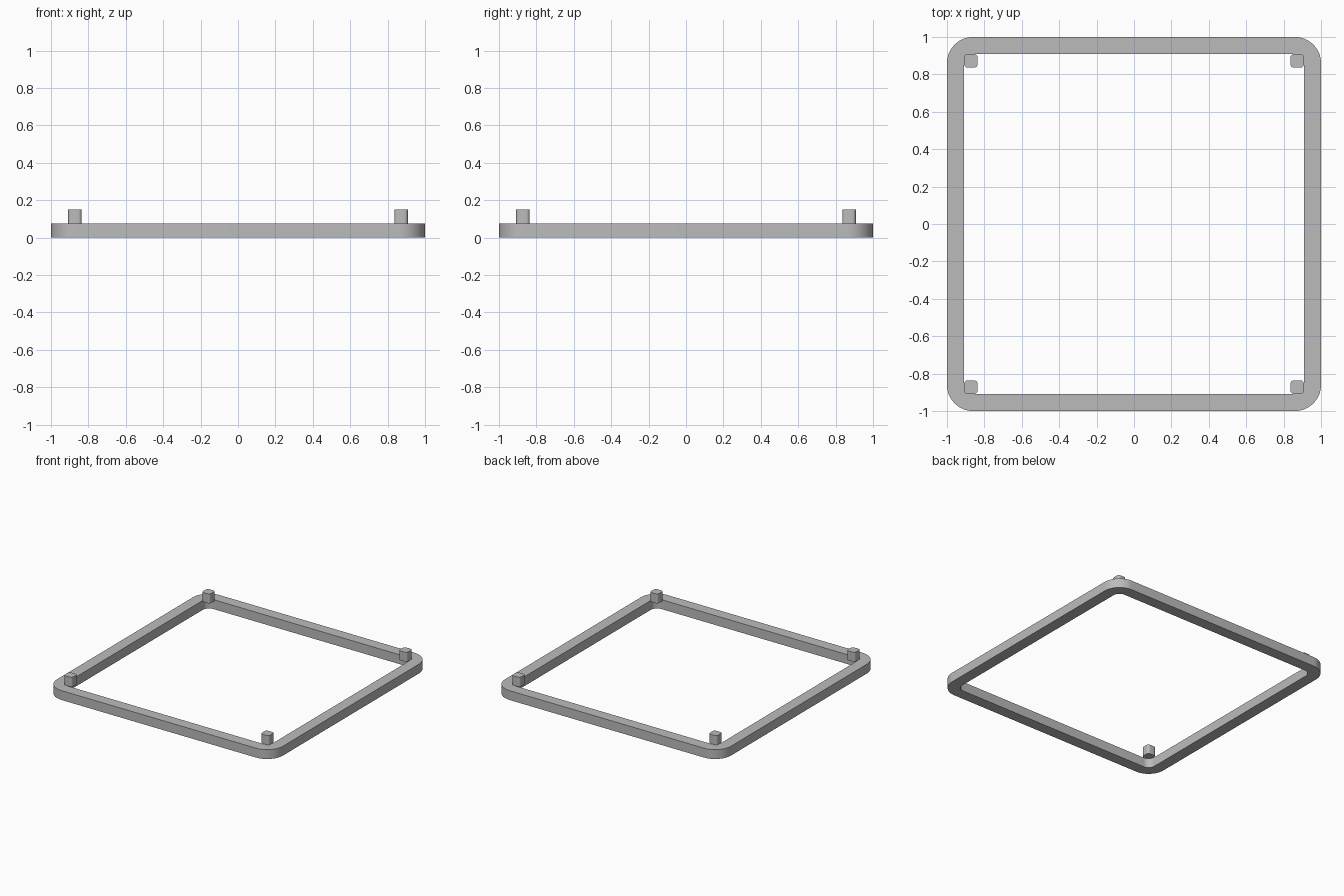
import bpy, bmesh, math

if "Cube" in bpy.data.objects:
    bpy.data.objects.remove(bpy.data.objects["Cube"])

# Single flat grey
grey = bpy.data.materials.new("grey")
grey.use_nodes = True
color = (0.5, 0.5, 0.5, 1)
grey.diffuse_color = color
grey.node_tree.nodes["Principled BSDF"].inputs["Base Color"].default_value = color


def rounded_square(half, radius, steps, cx=0, cy=0):
    """Counter-clockwise outline of a square with rounded corners."""
    points = []
    c = half - radius
    for i, (sx, sy) in enumerate([(1, 1), (-1, 1), (-1, -1), (1, -1)]):
        for k in range(steps + 1):
            a = math.pi / 2 * (i + k / steps)
            points.append((cx + sx * c + radius * math.cos(a),
                           cy + sy * c + radius * math.sin(a)))
    return points


def finish(bm, name):
    bmesh.ops.recalc_face_normals(bm, faces=bm.faces)
    mesh = bpy.data.meshes.new(name)
    bm.to_mesh(mesh)
    bm.free()
    mesh.materials.append(grey)
    obj = bpy.data.objects.new(name, mesh)
    bpy.context.collection.objects.link(obj)
    bpy.ops.object.select_all(action='DESELECT')
    obj.select_set(True)
    bpy.context.view_layer.objects.active = obj
    bpy.ops.object.shade_smooth_by_angle(angle=math.radians(30))


TOP = 0.075

# Square frame: four loops bridged around a rectangular section
bm = bmesh.new()
outer = rounded_square(1.0, 0.14, 12)
inner = rounded_square(0.91, 0.055, 12)
loops = [[bm.verts.new((x, y, z)) for x, y in outline]
         for outline, z in ((outer, 0), (outer, TOP), (inner, TOP), (inner, 0))]
n = len(outer)
for a in range(4):
    p, q = loops[a], loops[(a + 1) % 4]
    for i in range(n):
        j = (i + 1) % n
        bm.faces.new((p[i], p[j], q[j], q[i]))
finish(bm, "frame")

# Corner pegs standing level with the top of the frame
corners = {"front_left": (1, -1), "front_right": (-1, -1),
           "back_left": (1, 1), "back_right": (-1, 1)}
for label, (sx, sy) in corners.items():
    bm = bmesh.new()
    outline = rounded_square(0.036, 0.018, 5, sx * 0.872, sy * 0.872)
    base = bm.faces.new([bm.verts.new((x, y, TOP)) for x, y in outline])
    cap = bmesh.ops.extrude_face_region(bm, geom=[base], use_keep_orig=True)
    top_verts = [v for v in cap["geom"] if isinstance(v, bmesh.types.BMVert)]
    bmesh.ops.translate(bm, verts=top_verts, vec=(0, 0, 0.075))
    finish(bm, label + "_peg")
